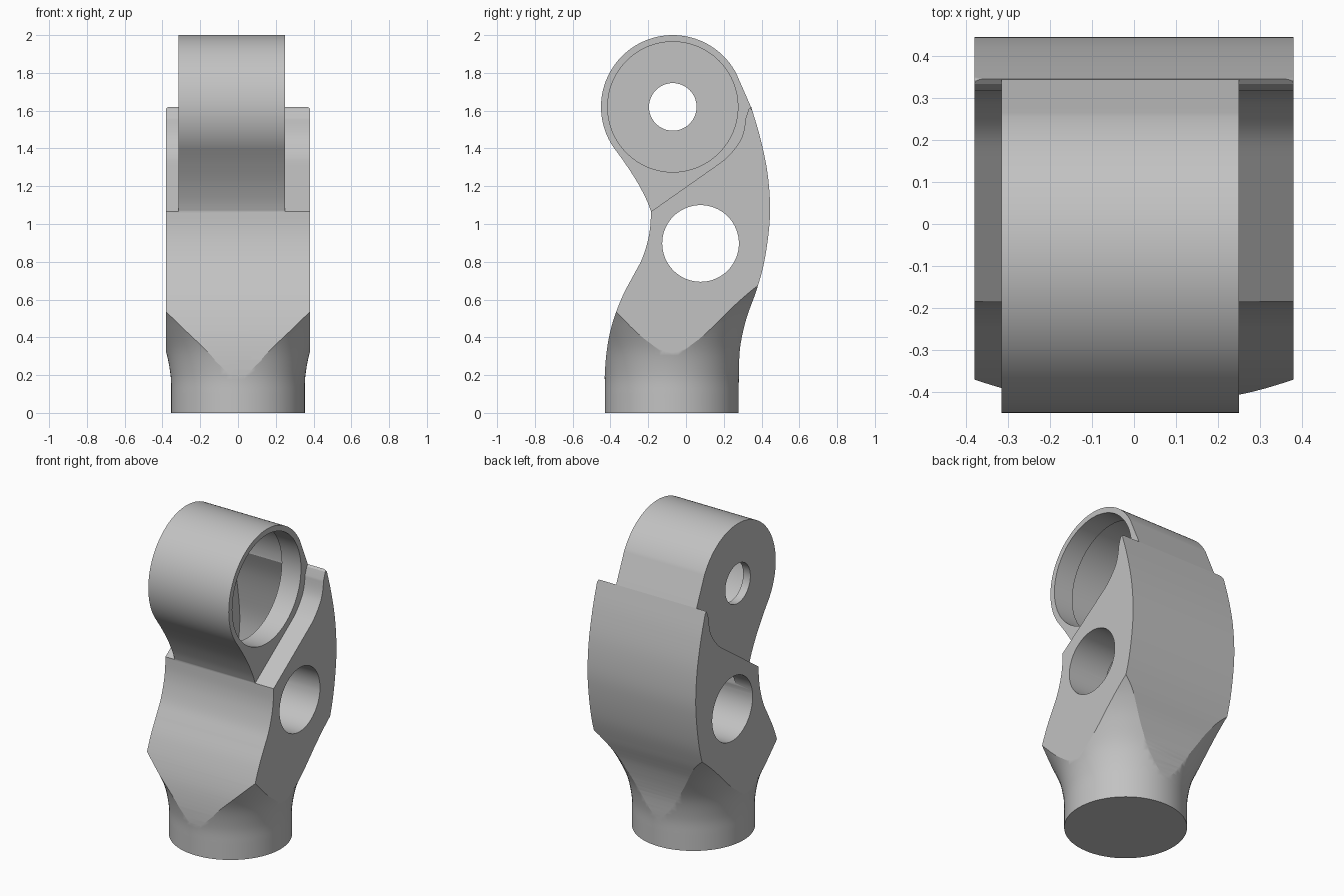
import bpy, bmesh, math
from mathutils import Vector
from mathutils.geometry import interpolate_bezier

if "Cube" in bpy.data.objects:
    bpy.data.objects.remove(bpy.data.objects["Cube"])

HEAD = (-0.07, 1.62)
WIDE = 0.38


def spline(points, steps=6):
    """Smooth curve through (y, z) points."""
    p = [Vector(q) for q in points]
    t = [(p[min(i + 1, len(p) - 1)] - p[max(i - 1, 0)]) / 6 for i in range(len(p))]
    out = []
    for i in range(len(p) - 1):
        out += interpolate_bezier(p[i], p[i] + t[i], p[i + 1] - t[i + 1], p[i + 1], steps + 1)[:-1]
    return [(v[0], v[1]) for v in out] + [points[-1]]


def arc(centre, r, start, end, n):
    return [(centre[0] + r * math.cos(math.radians(start + (end - start) * i / n)),
             centre[1] + r * math.sin(math.radians(start + (end - start) * i / n)))
            for i in range(n + 1)]


def finish(name, bm):
    bmesh.ops.recalc_face_normals(bm, faces=bm.faces)
    mesh = bpy.data.meshes.new(name)
    bm.to_mesh(mesh)
    bm.free()
    ob = bpy.data.objects.new(name, mesh)
    bpy.context.collection.objects.link(ob)
    return ob


def prism(name, outline, x0, x1, rounded=0):
    """Extrude a (y, z) outline along x; round the rims of its first points."""
    bm = bmesh.new()
    a, b = [[bm.verts.new((x, y, z)) for y, z in outline] for x in (x0, x1)]
    n = len(outline)
    bm.faces.new(a)
    bm.faces.new(b[::-1])
    for i in range(n):
        j = (i + 1) % n
        bm.faces.new((a[i], a[j], b[j], b[i]))
    if rounded:
        rims = [bm.edges.get((r[i], r[i + 1])) for r in (a, b) for i in range(rounded - 1)]
        bmesh.ops.bevel(bm, geom=rims, offset=0.022, segments=4, profile=0.5, affect='EDGES')
    return finish(name, bm)


def lathe(name, profile, cy, n=72):
    """Revolve (radius, z) points about a vertical axis, with closed ends."""
    bm = bmesh.new()
    rings = [[bm.verts.new((r * math.cos(math.tau * k / n), cy + r * math.sin(math.tau * k / n), z))
              for k in range(n)] for r, z in profile]
    for lo, hi in zip(rings, rings[1:]):
        for k in range(n):
            j = (k + 1) % n
            bm.faces.new((lo[k], lo[j], hi[j], hi[k]))
    bm.faces.new(rings[0][::-1])
    bm.faces.new(rings[-1])
    return finish(name, bm)


def disc(name, centre, r, x0, x1):
    return prism(name, arc(centre, r, 0, 360, 64)[:-1], x0, x1)


def combine(target, other, operation):
    """Apply a boolean and drop the helper."""
    mod = target.modifiers.new(operation, 'BOOLEAN')
    mod.operation, mod.solver, mod.object = operation, 'EXACT', other
    bpy.context.view_layer.objects.active = target
    bpy.ops.object.modifier_apply(modifier=mod.name)
    bpy.data.objects.remove(other)


# Curved body with full-width cheeks
back = spline([(0.28, 0), (0.28, 0.2), (0.287, 0.35), (0.32, 0.5), (0.37, 0.64), (0.41, 0.78),
               (0.437, 0.95), (0.445, 1.1), (0.43, 1.28), (0.392, 1.46), (0.345, 1.62)])
seat = [(0.333, 1.61)] + spline([(0.317, 1.565), (0.305, 1.49), (0.28, 1.43),
                                 (0.22, 1.355), (0.148, 1.3)], 4)
front = spline([(-0.185, 1.066), (-0.19, 0.98), (-0.205, 0.9), (-0.235, 0.81), (-0.28, 0.725),
                (-0.335, 0.62), (-0.385, 0.49), (-0.415, 0.36), (-0.43, 0.2), (-0.43, 0)])
link = prism("joint_link", back + seat + front, -WIDE, WIDE, rounded=len(back))

# Round foot flaring into the body
flare = spline([(0.354, 0.1), (0.357, 0.2), (0.383, 0.33), (0.435, 0.45), (0.492, 0.55),
                (0.57, 0.65), (0.72, 0.8)], 5)
combine(link, lathe("foot_flare", [(0.354, 0)] + flare + [(0.72, 2.1)], -0.075), 'INTERSECT')

# Round head and neck, offset to one side
neck = spline([(-0.381, 1.402), (-0.325, 1.325), (-0.26, 1.225), (-0.21, 1.13), (-0.185, 1.066)])
inside = [(-0.12, 0.98), (0.1, 1.0), (0.33, 1.15), (0.36, 1.45), (0.345, 1.617)]
combine(link, prism("head", arc(HEAD, 0.38, 28, 215, 60) + neck[1:] + inside,
                    -0.315, 0.25), 'UNION')

# Bearing pocket with a wider inner chamber, axle hole and lower cross hole
combine(link, disc("pocket", HEAD, 0.345, -0.2, 0.4), 'DIFFERENCE')
combine(link, disc("chamber", HEAD, 0.362, -0.265, 0.115), 'DIFFERENCE')
combine(link, disc("axle_hole", HEAD, 0.126, -0.5, 0), 'DIFFERENCE')
combine(link, disc("cross_hole", (0.077, 0.897), 0.203, -0.5, 0.5), 'DIFFERENCE')

# Inner channel between chamber and cross hole
channel = spline([(0.27, 1.66), (0.34, 1.48), (0.38, 1.28), (0.395, 1.1), (0.37, 0.88)], 5)
combine(link, prism("channel", channel + [(-0.1, 0.86), (-0.13, 1.02), (-0.1, 1.35)],
                    -0.264, 0.114), 'DIFFERENCE')

# Colour and shading
grey = bpy.data.materials.new("light_grey")
grey.use_nodes = True
colour = (0.54, 0.54, 0.54, 1)
grey.diffuse_color = colour
grey.node_tree.nodes["Principled BSDF"].inputs["Base Color"].default_value = colour
link.data.materials.clear()
link.data.materials.append(grey)
bpy.ops.object.select_all(action='DESELECT')
link.select_set(True)
bpy.context.view_layer.objects.active = link
bpy.ops.object.shade_smooth_by_angle(angle=math.radians(25))
weighted = link.modifiers.new("weighted_normals", 'WEIGHTED_NORMAL')
weighted.keep_sharp = True
